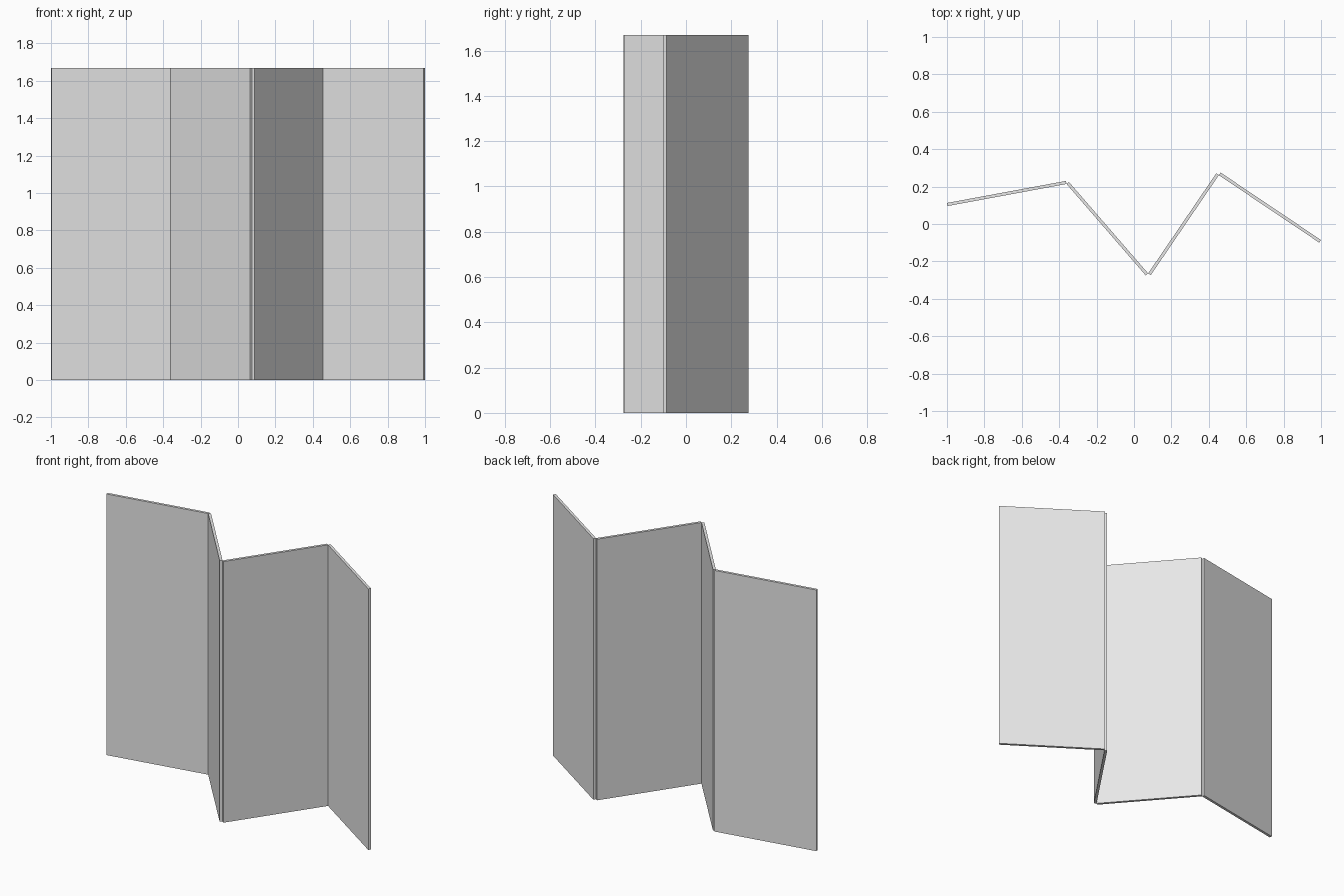
import bpy
from math import radians
from mathutils import Vector, Matrix

if "Cube" in bpy.data.objects:
    bpy.data.objects.remove(bpy.data.objects["Cube"], do_unlink=True)

LENGTH, THICK, HEIGHT = 0.647, 0.0167, 1.668

grey = bpy.data.materials.new("light_grey")
grey.use_nodes = True
colour = (0.8, 0.8, 0.8, 1.0)
grey.diffuse_color = colour
grey.node_tree.nodes["Principled BSDF"].inputs["Base Color"].default_value = colour

# Heading of each panel, and whether its far hinge lies on the back face
panels = [
    ("far_right_panel", 10.5, False),
    ("inner_right_panel", -49.1, True),
    ("inner_left_panel", 55.75, False),
    ("far_left_panel", -33.9, False),
]

# Chain the panels so that neighbours touch along their inner hinge edge
footprints = []
hinge, on_back = Vector((0, 0, 0)), False
for name, heading, next_on_back in panels:
    turn = Matrix.Rotation(radians(heading), 3, "Z")
    along = turn @ Vector((LENGTH, 0, 0))
    across = turn @ Vector((0, THICK, 0))
    start = hinge - across if on_back else hinge
    footprints.append((name, [start, start + along, start + along + across, start + across]))
    hinge = start + along + (across if next_on_back else Vector())
    on_back = next_on_back

# Centre the whole screen
xs = [p.x for _, corners in footprints for p in corners]
ys = [p.y for _, corners in footprints for p in corners]
centre = Vector(((min(xs) + max(xs)) / 2, (min(ys) + max(ys)) / 2, 0))


def make_panel(name, corners):
    base = [c - centre for c in corners]
    top = [c + Vector((0, 0, HEIGHT)) for c in base]
    sides = [(i, (i + 1) % 4, (i + 1) % 4 + 4, i + 4) for i in range(4)]
    mesh = bpy.data.meshes.new(name)
    mesh.from_pydata(base + top, [], [(3, 2, 1, 0), (4, 5, 6, 7)] + sides)
    mesh.materials.append(grey)
    obj = bpy.data.objects.new(name, mesh)
    bpy.context.collection.objects.link(obj)


for name, corners in footprints:
    make_panel(name, corners)
